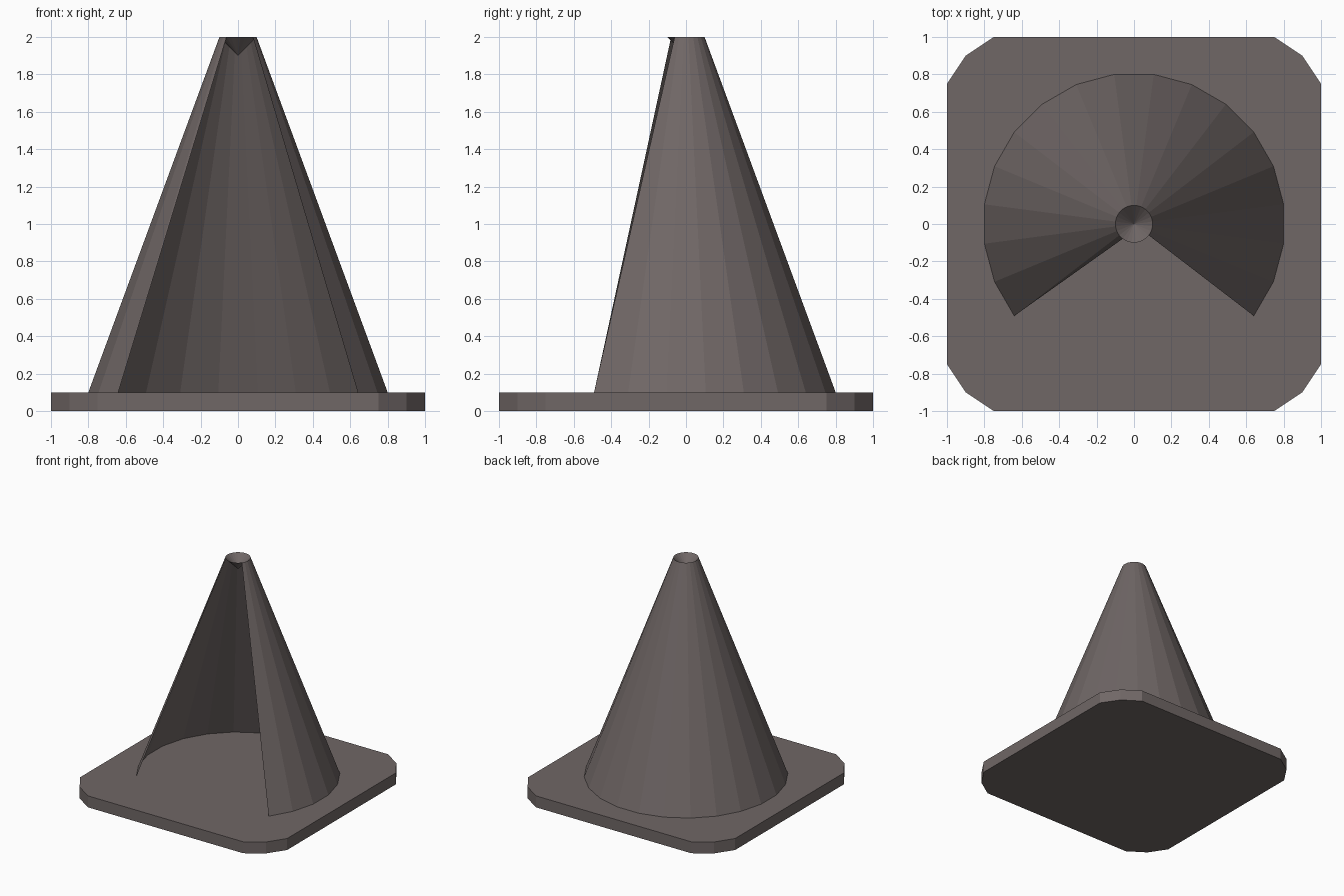
import bpy, bmesh, math

if "Cube" in bpy.data.objects:
    bpy.data.objects.remove(bpy.data.objects["Cube"])

grey = bpy.data.materials.new("warm grey")
grey.diffuse_color = (0.162, 0.136, 0.133, 1)
grey.use_nodes = True
grey.node_tree.nodes["Principled BSDF"].inputs["Base Color"].default_value = grey.diffuse_color


def finish(name, bm):
    mesh = bpy.data.meshes.new(name)
    bm.to_mesh(mesh)
    bm.free()
    mesh.materials.append(grey)
    obj = bpy.data.objects.new(name, mesh)
    bpy.context.collection.objects.link(obj)
    return obj


# Base slab: square with two-step clipped corners
bm = bmesh.new()
outline = []
for q in range(4):
    c, s = round(math.cos(q * math.pi / 2)), round(math.sin(q * math.pi / 2))
    for x, y in ((1, 0.75), (0.9, 0.9), (0.75, 1)):
        outline.append((c * x - s * y, s * x + c * y))
bottom = bm.faces.new([bm.verts.new((x, y, 0)) for x, y in outline])
top = bmesh.ops.extrude_face_region(bm, geom=[bottom])["geom"]
bmesh.ops.translate(bm, vec=(0, 0, 0.1),
                    verts=[v for v in top if isinstance(v, bmesh.types.BMVert)])
if not any(len(f.verts) == 12 and f.calc_center_median().z < 0.01 for f in bm.faces):
    bm.faces.new([v for v in bm.verts if v.co.z < 0.01])
bmesh.ops.recalc_face_normals(bm, faces=bm.faces)
finish("base_slab", bm)

# Cone shell: 24-sided single sheet, open at the front, with a dimpled tip
N, R_LOW, R_TOP = 24, 0.807, 0.1
FIRST, LAST = -3, 14          # ring steps where the wall starts and stops
bm = bmesh.new()


def ring_vert(i, r, z):
    a = math.radians(15 * i + 7.5)
    return bm.verts.new((r * math.cos(a), r * math.sin(a), z))


upper = [ring_vert(i, R_TOP, 2.0) for i in range(N)]
lower = {i: ring_vert(i, R_LOW, 0.1) for i in range(FIRST, LAST + 1)}
for i in range(FIRST, LAST):
    bm.faces.new((lower[i], lower[i + 1], upper[(i + 1) % N], upper[i % N]))
# Sliver left on the torn left edge
bm.faces.new((lower[LAST], upper[LAST + 1], upper[LAST]))
# Dimple sinking into the tip
apex = bm.verts.new((0, 0, 1.9))
for i in range(N):
    bm.faces.new((upper[i], upper[(i + 1) % N], apex))
finish("cone_shell", bm)
